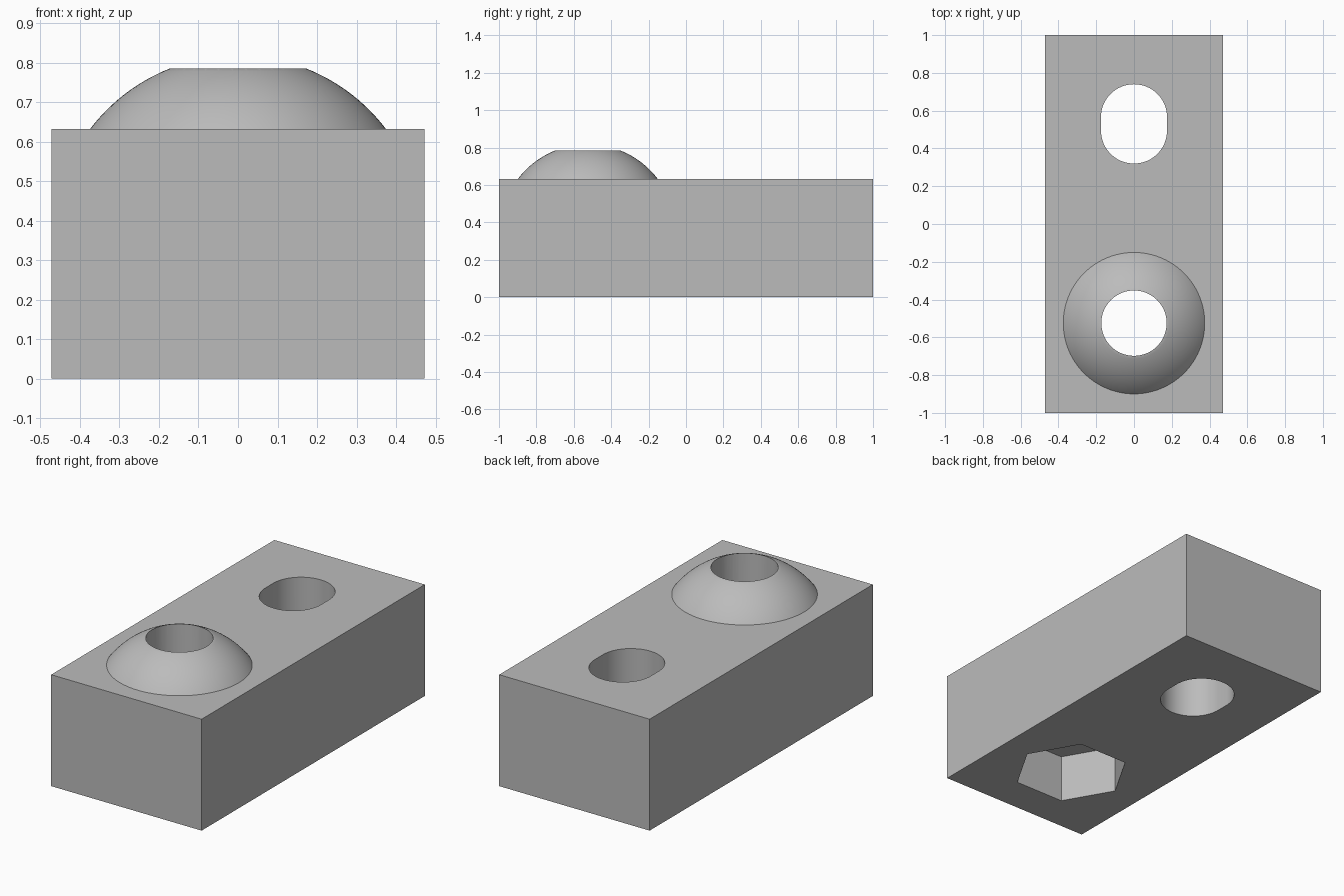
import bpy
import bmesh
from math import asin, cos, sin, pi, radians
from mathutils import Matrix, Vector

cube = bpy.data.objects.get("Cube")
if cube:
    bpy.data.objects.remove(cube, do_unlink=True)

WIDTH, LENGTH, HEIGHT = 0.944, 2.0, 0.632
DOME_TOP, BORE_R = 0.785, 0.173
FRONT_Y, SLOT_Y = -0.525, 0.53

grey = bpy.data.materials.new("plain_grey")
grey.use_nodes = True
COLOUR = (0.5, 0.5, 0.5, 1)
grey.diffuse_color = COLOUR
grey.node_tree.nodes["Principled BSDF"].inputs["Base Color"].default_value = COLOUR


def make_object(name, bm):
    bmesh.ops.recalc_face_normals(bm, faces=bm.faces)
    mesh = bpy.data.meshes.new(name)
    bm.to_mesh(mesh)
    bm.free()
    mesh.materials.append(grey)
    obj = bpy.data.objects.new(name, mesh)
    bpy.context.collection.objects.link(obj)
    return obj


def prism(name, outline, y, z0, z1):
    """Extrude a flat outline upwards."""
    bm = bmesh.new()
    base = bm.faces.new([bm.verts.new((px, py + y, z0)) for px, py in outline])
    top = bmesh.ops.extrude_face_region(bm, geom=[base])["geom"]
    verts = [v for v in top if isinstance(v, bmesh.types.BMVert)]
    bmesh.ops.translate(bm, vec=(0, 0, z1 - z0), verts=verts)
    return make_object(name, bm)


def stadium(radius, stretch=0.0, sides=64):
    """Round outline, stretched along y by a straight section."""
    points = []
    for end, start in ((stretch, 0), (-stretch, pi)):
        last = sides // 2 + (1 if stretch else 0)
        for i in range(last):
            a = start + 2 * pi * i / sides
            points.append((radius * cos(a), radius * sin(a) + end))
    return points


def combine(target, tool, operation):
    mod = target.modifiers.new(tool.name, "BOOLEAN")
    mod.object, mod.operation, mod.solver = tool, operation, "EXACT"
    bpy.ops.object.select_all(action="DESELECT")
    bpy.context.view_layer.objects.active = target
    target.select_set(True)
    bpy.ops.object.modifier_apply(modifier=mod.name)
    bpy.data.objects.remove(tool, do_unlink=True)


# Rectangular block
bm = bmesh.new()
bmesh.ops.create_cube(bm, size=1, matrix=Matrix.Translation((0, 0, HEIGHT / 2))
                      @ Matrix.Diagonal((WIDTH, LENGTH, HEIGHT, 1)))
block = make_object("domed_block", bm)

# Spherical seat with a flat top, sunk into the block
SPHERE_R, SPHERE_Z = 0.47, 0.348
low, high = asin((0.5 - SPHERE_Z) / SPHERE_R), asin((DOME_TOP - SPHERE_Z) / SPHERE_R)
bm = bmesh.new()
bottom, rings = Vector((0, FRONT_Y, 0.5)), 24
arc = [bm.verts.new(bottom)]
for i in range(rings + 1):
    a = low + (high - low) * i / rings
    arc.append(bm.verts.new((SPHERE_R * cos(a), FRONT_Y, SPHERE_Z + SPHERE_R * sin(a))))
arc.append(bm.verts.new((0, FRONT_Y, DOME_TOP)))
edges = [bm.edges.new(pair) for pair in zip(arc, arc[1:])]
bmesh.ops.spin(bm, geom=arc + edges, cent=bottom, axis=(0, 0, 1),
               angle=2 * pi, steps=96)
bmesh.ops.remove_doubles(bm, verts=bm.verts, dist=0.0001)
combine(block, make_object("dome", bm), "UNION")

# Bore, hexagonal nut pocket below it, and the slotted hole
hexagon = [(0.308 * cos(i * pi / 3), 0.308 * sin(i * pi / 3)) for i in range(6)]
for name, outline, y, z1 in (
        ("bore", stadium(BORE_R), FRONT_Y, 1),
        ("nut_pocket", hexagon, FRONT_Y, 0.272),
        ("slot", stadium(0.175, 0.035), SLOT_Y, 1)):
    combine(block, prism(name, outline, y, -0.1, z1), "DIFFERENCE")

bpy.ops.object.select_all(action="DESELECT")
block.select_set(True)
bpy.context.view_layer.objects.active = block
bpy.ops.object.shade_smooth_by_angle(angle=radians(30))
